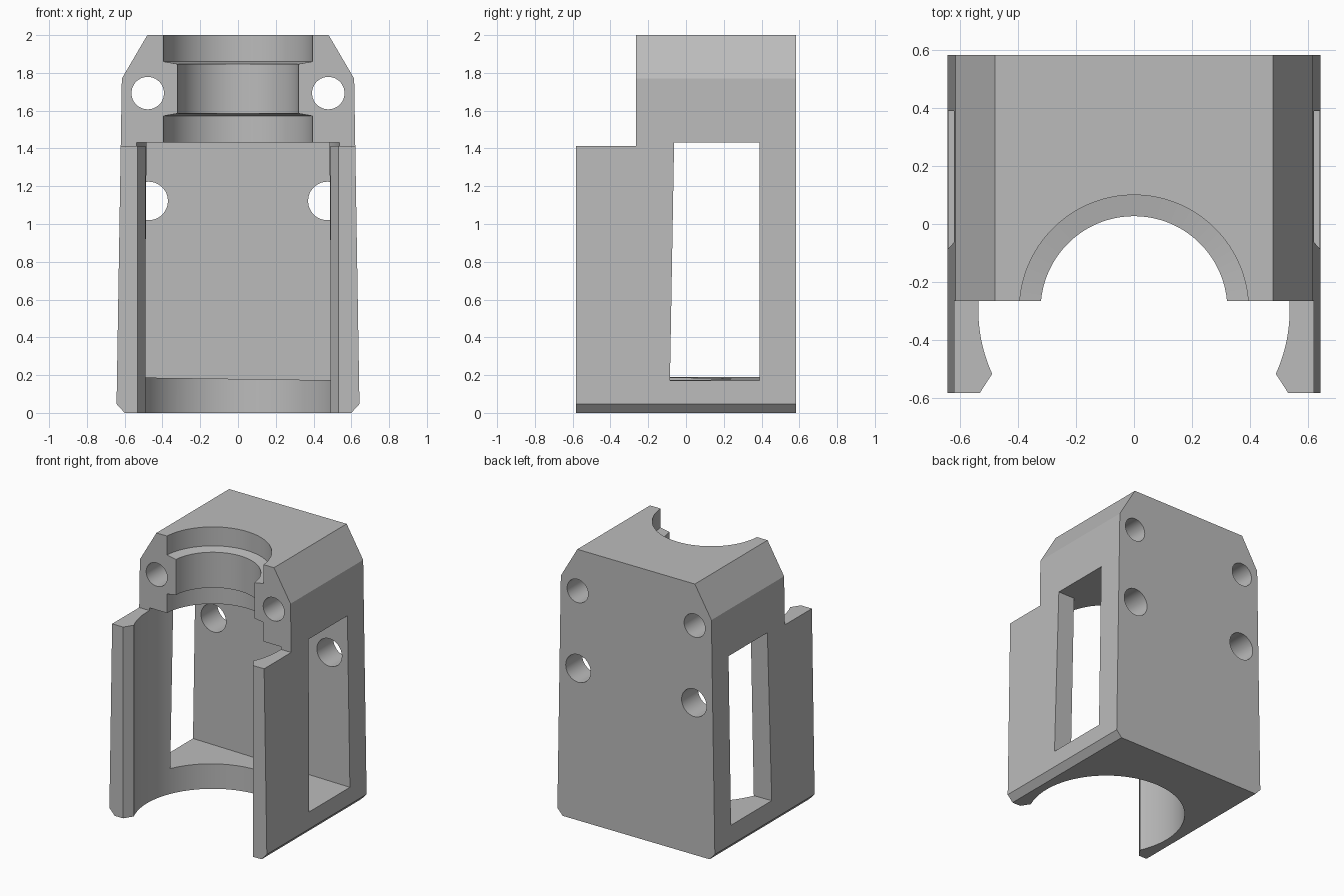
import bpy
import bmesh
import math
from mathutils import Vector

cube = bpy.data.objects.get("Cube")
if cube:
    bpy.data.objects.remove(cube, do_unlink=True)

grey = bpy.data.materials.new("plain grey")
grey.use_nodes = True
colour = (0.5, 0.5, 0.5, 1.0)
grey.diffuse_color = colour
grey.node_tree.nodes["Principled BSDF"].inputs["Base Color"].default_value = colour


def finish(bm, name):
    bmesh.ops.recalc_face_normals(bm, faces=bm.faces)
    mesh = bpy.data.meshes.new(name)
    bm.to_mesh(mesh)
    bm.free()
    mesh.materials.append(grey)
    obj = bpy.data.objects.new(name, mesh)
    bpy.context.collection.objects.link(obj)
    return obj


def prism(name, outline, place, start, end):
    """Extrude a 2D outline; place(a, b, depth) gives the 3D point."""
    bm = bmesh.new()
    rings = [[bm.verts.new(place(a, b, d)) for a, b in outline] for d in (start, end)]
    bm.faces.new(rings[0])
    bm.faces.new(rings[1])
    n = len(outline)
    for i in range(n):
        j = (i + 1) % n
        bm.faces.new((rings[0][i], rings[0][j], rings[1][j], rings[1][i]))
    return finish(bm, name)


def lathe(name, profile, centre, axis, steps):
    """Closed solid of revolution from (radius, position along axis) pairs."""
    bm = bmesh.new()
    turn = Vector((0, 0, 1)).rotation_difference(Vector(axis))
    rings = []
    for r, h in profile:
        ring = []
        for k in range(steps):
            t = math.tau * k / steps
            p = turn @ Vector((r * math.cos(t), r * math.sin(t), h))
            ring.append(bm.verts.new(p + Vector(centre)))
        rings.append(ring)
    bm.faces.new(rings[0])
    bm.faces.new(rings[-1])
    for low, high in zip(rings, rings[1:]):
        for k in range(steps):
            m = (k + 1) % steps
            bm.faces.new((low[k], low[m], high[m], high[k]))
    return finish(bm, name)


def mirrored(half):
    return half + [(-a, b) for a, b in reversed(half)]


# Tapered block with bevelled shoulders and foot edges
body = prism("housing_body",
             mirrored([(0.6, 0), (0.643, 0.047), (0.615, 1.77), (0.48, 2)]),
             lambda x, z, y: (x, y, z), -0.582, 0.582)

cutters = []

# Step across the upper front
cutters.append(prism("front_step_cutter",
                     mirrored([(1, 1.412), (1, 2.2)]),
                     lambda x, z, y: (x, y, z), -0.8, -0.266))

# Stepped vertical bore: wide chamber, then collar seat with a narrow neck
cutters.append(lathe("bore_cutter",
                     [(0.537, -0.1), (0.537, 1.432), (0.395, 1.432), (0.395, 1.572),
                      (0.322, 1.585), (0.322, 1.847), (0.395, 1.86), (0.395, 2.1)],
                     (0, -0.295, 0), (0, 0, 1), 128))

# Flared mouth of the chamber
cutters.append(prism("mouth_cutter",
                     mirrored([(0.575, -0.65), (0.488, -0.515), (0.488, -0.4)]),
                     lambda x, y, z: (x, y, z), -0.1, 1.432))

# Side windows joined across the chamber, with a slightly sloping floor
cutters.append(prism("window_cutter",
                     [(-0.085, 0.18), (0.39, 0.18), (0.39, 1.432), (-0.063, 1.432)],
                     lambda y, z, x: (x, y, z - 0.014 * x if z < 1 else z), -0.8, 0.8))

# Screw holes: upper pair through the whole head, lower pair through the back wall
for x in (-0.478, 0.478):
    cutters.append(lathe("upper_hole_cutter", [(0.086, -0.8), (0.086, 0.8)],
                         (x, 0, 1.693), (0, 1, 0), 48))
    cutters.append(lathe("lower_hole_cutter", [(0.102, 0.2), (0.102, 0.8)],
                         (x * 0.99, 0, 1.122), (0, 1, 0), 48))

# Cut everything from the body
bpy.ops.object.select_all(action='DESELECT')
bpy.context.view_layer.objects.active = body
body.select_set(True)
for cutter in cutters:
    cutter.hide_render = True
    mod = body.modifiers.new(cutter.name, 'BOOLEAN')
    mod.operation = 'DIFFERENCE'
    mod.solver = 'EXACT'
    mod.object = cutter
    bpy.ops.object.modifier_apply(modifier=mod.name)
    bpy.data.objects.remove(cutter, do_unlink=True)

bpy.ops.object.shade_smooth_by_angle(angle=math.radians(20))
